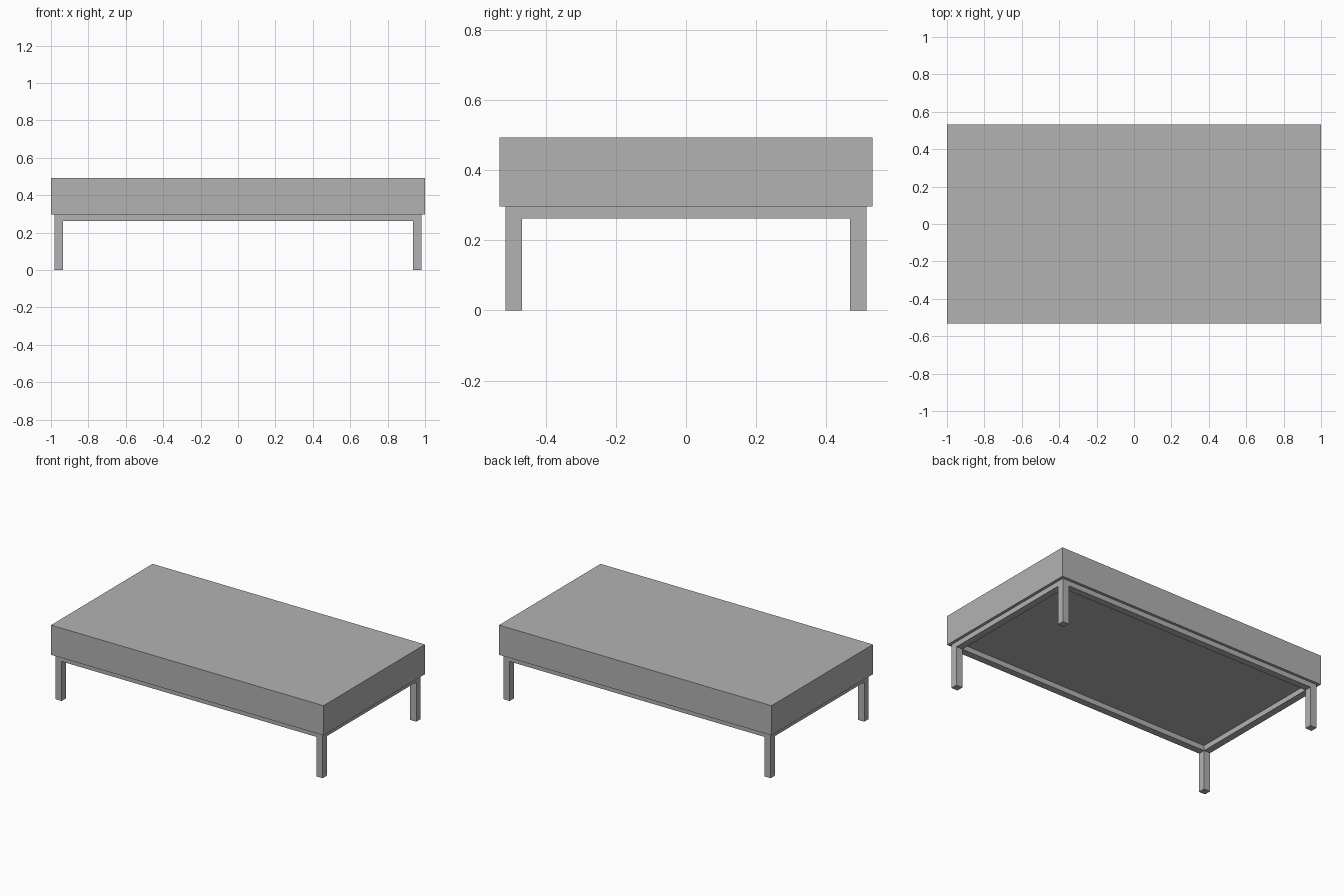
import bpy

if "Cube" in bpy.data.objects:
    bpy.data.objects.remove(bpy.data.objects["Cube"], do_unlink=True)

grey = bpy.data.materials.new("plain_grey")
grey.use_nodes = True
grey.diffuse_color = (0.448, 0.448, 0.448, 1)
grey.node_tree.nodes["Principled BSDF"].inputs["Base Color"].default_value = grey.diffuse_color


def box(name, low, high):
    """Axis-aligned box between two corners."""
    bpy.ops.mesh.primitive_cube_add(size=1)
    part = bpy.context.object
    part.name = name
    for vert in part.data.vertices:
        vert.co = [h if c > 0 else l for c, l, h in zip(vert.co, low, high)]
    part.data.materials.append(grey)
    return part


HALF_X, HALF_Y, TOP = 1.0, 0.532, 0.493
SLAB_BOTTOM, RAIL_BOTTOM = 0.296, 0.262
OUT_X, OUT_Y, LEG = 0.981, 0.514, 0.046
IN_X, IN_Y = OUT_X - LEG, OUT_Y - LEG

# Thick top
box("top_slab", (-HALF_X, -HALF_Y, SLAB_BOTTOM), (HALF_X, HALF_Y, TOP))

# Square legs at the corners
for side, x in (("right", -OUT_X), ("left", IN_X)):
    for end, y in (("front", -OUT_Y), ("back", IN_Y)):
        box(f"{end}_{side}_leg", (x, y, 0), (x + LEG, y + LEG, SLAB_BOTTOM))

# Frame rails, flush with the legs
for end, y in (("front", -OUT_Y), ("back", IN_Y)):
    box(f"{end}_rail", (-IN_X, y, RAIL_BOTTOM), (IN_X, y + LEG, SLAB_BOTTOM))
for side, x in (("right", -OUT_X), ("left", IN_X)):
    box(f"{side}_rail", (x, -IN_Y, RAIL_BOTTOM), (x + LEG, IN_Y, SLAB_BOTTOM))
